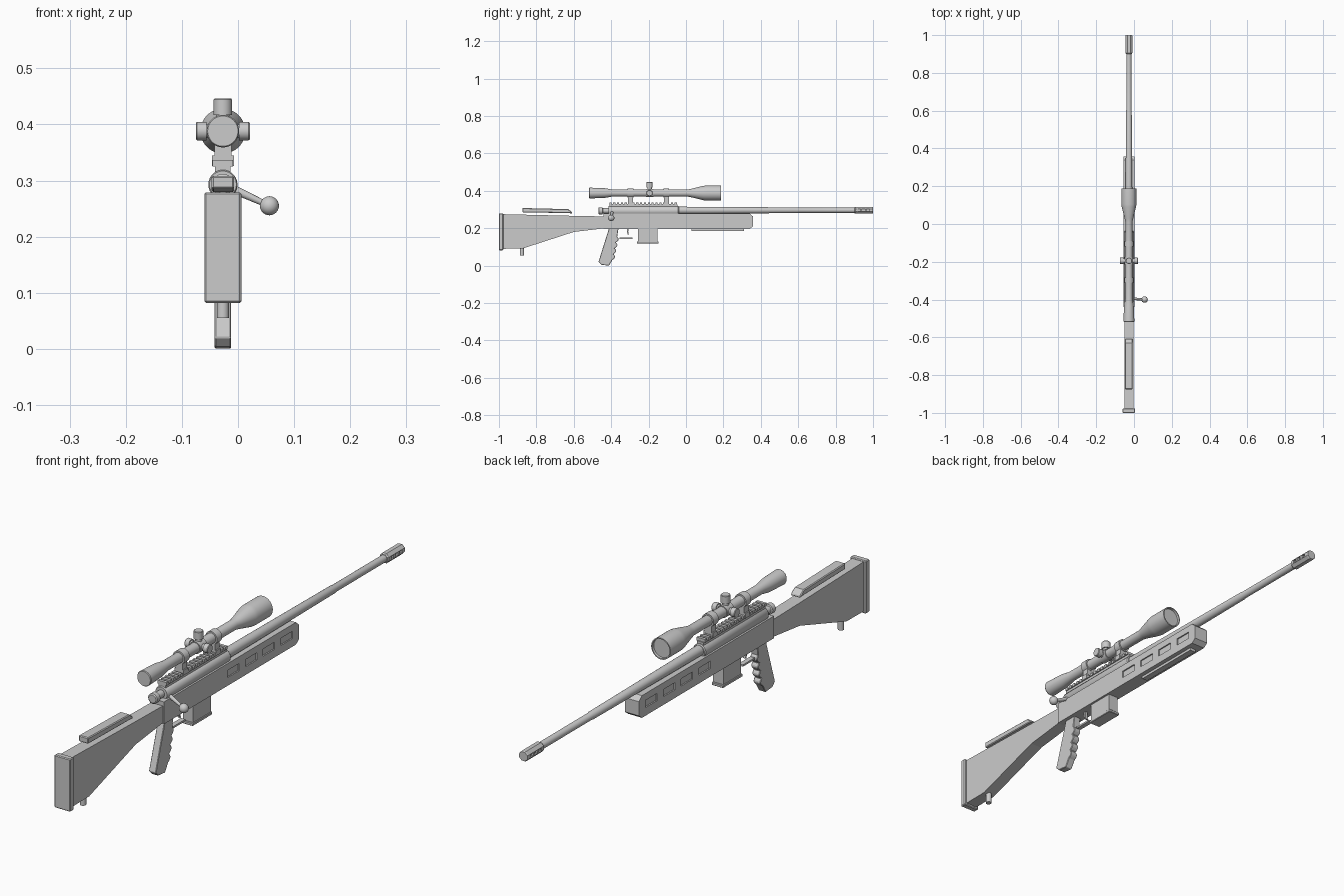
import bpy, bmesh, math
from mathutils import Vector

if "Cube" in bpy.data.objects:
    bpy.data.objects.remove(bpy.data.objects["Cube"])

X0 = -0.027          # centre plane of the rifle
BORE = 0.296         # bore height
SCOPE = 0.388        # scope axis height


def finish(name, bm, smooth=False):
    bmesh.ops.recalc_face_normals(bm, faces=bm.faces)
    me = bpy.data.meshes.new(name)
    bm.to_mesh(me)
    bm.free()
    ob = bpy.data.objects.new(name, me)
    bpy.context.collection.objects.link(ob)
    if smooth:
        bpy.ops.object.select_all(action='DESELECT')
        ob.select_set(True)
        bpy.context.view_layer.objects.active = ob
        bpy.ops.object.shade_smooth_by_angle(angle=math.radians(35))
    return ob


def prism(name, pts, half, bevel=0.0):
    """Side profile of (y, z) points extruded across x."""
    bm = bmesh.new()
    face = bm.faces.new([bm.verts.new((X0 - half, y, z)) for y, z in pts])
    new = bmesh.ops.extrude_face_region(bm, geom=[face])['geom']
    bmesh.ops.translate(bm, vec=(2 * half, 0, 0),
                        verts=[v for v in new if isinstance(v, bmesh.types.BMVert)])
    ob = finish(name, bm)
    if bevel:
        m = ob.modifiers.new("Bevel", 'BEVEL')
        m.width, m.segments = bevel, 1
        m.limit_method, m.angle_limit = 'ANGLE', math.radians(50)
    return ob


def box(name, y0, y1, z0, z1, half, bevel=0.0):
    return prism(name, [(y0, z0), (y1, z0), (y1, z1), (y0, z1)], half, bevel)


def lathe(name, origin, axis, prof, sides=32, smooth=True):
    """Turned part: (distance along axis, radius) pairs."""
    bm = bmesh.new()
    q = Vector((0, 0, 1)).rotation_difference(Vector(axis))
    rings = []
    for d, r in prof:
        rings.append([bm.verts.new(Vector(origin) + q @ Vector((
            r * math.cos((k + .5) * math.tau / sides), r * math.sin((k + .5) * math.tau / sides), d)))
            for k in range(sides)])
    for a, b in zip(rings, rings[1:]):
        for k in range(sides):
            j = (k + 1) % sides
            bm.faces.new((a[k], a[j], b[j], b[k]))
    bm.faces.new(rings[0])
    bm.faces.new(rings[-1])
    return finish(name, bm, smooth)


def cut(ob, boxes):
    """Subtract (centre, size) boxes from a part."""
    bm = bmesh.new()
    for c, s in boxes:
        vs = bmesh.ops.create_cube(bm, size=1)['verts']
        bmesh.ops.scale(bm, vec=s, verts=vs)
        bmesh.ops.translate(bm, vec=c, verts=vs)
    cutter = finish(ob.name + "_cutter", bm)
    cutter.hide_render = True
    cutter.hide_viewport = True
    m = ob.modifiers.new("Cut", 'BOOLEAN')
    m.operation, m.solver, m.object = 'DIFFERENCE', 'EXACT', cutter


Y = (0, 1, 0)

# Stock, butt plate, cheek rest and sling stud
prism("buttstock", [(-0.98, 0.09), (-0.875, 0.091), (-0.6, 0.18), (-0.44, 0.199),
                    (-0.44, 0.263), (-0.6, 0.266), (-0.98, 0.275)], 0.024)
box("butt_plate", -1.0, -0.977, 0.082, 0.279, 0.033, 0.003)
prism("cheek_rest", [(-0.875, 0.285), (-0.635, 0.281), (-0.607, 0.279), (-0.61, 0.287),
                     (-0.63, 0.302), (-0.875, 0.308)], 0.02, 0.003)
lathe("sling_stud", (X0, -0.877, 0.055), (0, 0, 1), [(0, 0.011), (0.04, 0.011)], 16)

# Fore-end with shallow side slots
fore = prism("fore_end", [(-0.44, 0.196), (0.34, 0.196), (0.358, 0.21), (0.358, 0.263),
                          (0.34, 0.279), (-0.44, 0.279)], 0.029)
cut(fore, [((X0 + s * 0.031, y, 0.24), (0.014, 0.068, 0.027))
           for s in (-1, 1) for y in (-0.03, 0.075, 0.18, 0.285)])
box("accessory_rail", 0.03, 0.31, 0.186, 0.198, 0.012)

# Pistol grip with finger grooves
front = []
for i in range(25):
    t = i / 24
    front.append((-0.394 + 0.026 * t + 0.011 * abs(math.sin(4 * math.pi * t)), 0.03 + 0.125 * t))
prism("pistol_grip", [(-0.41, 0.205), (-0.468, 0.02), (-0.452, 0.004), (-0.412, 0.0)]
      + front + [(-0.36, 0.205)], 0.0145, 0.002)

# Trigger, guard and magazine
prism("trigger", [(-0.316, 0.2), (-0.316, 0.178), (-0.31, 0.163), (-0.306, 0.164),
                  (-0.309, 0.18), (-0.307, 0.2)], 0.005)
box("trigger_guard", -0.355, -0.285, 0.143, 0.15, 0.009)
box("magazine", -0.257, -0.152, 0.128, 0.2, 0.021)
box("magazine_base", -0.263, -0.146, 0.119, 0.13, 0.024, 0.002)

# Receiver, bolt and bolt handle
lathe("receiver", (X0, 0, 0.293), Y, [(-0.415, 0.024), (-0.412, 0.026), (-0.042, 0.026), (-0.038, 0.023)])
lathe("bolt_shroud", (X0, 0, 0.293), Y, [(-0.468, 0.015), (-0.465, 0.019), (-0.447, 0.019),
                                        (-0.445, 0.014), (-0.41, 0.014)])
start, knob = Vector((X0 + 0.015, -0.395, 0.286)), Vector((0.056, -0.4, 0.255))
lathe("bolt_handle", start, (knob - start).normalized(), [(0, 0.008), ((knob - start).length, 0.005)], 16)
bm = bmesh.new()
bmesh.ops.create_uvsphere(bm, u_segments=24, v_segments=12, radius=0.017)
bmesh.ops.translate(bm, vec=knob, verts=bm.verts)
finish("bolt_knob", bm, True)

# Barrel and ported muzzle brake
lathe("barrel", (X0, 0, BORE), Y, [(-0.05, 0.019), (0.1, 0.0185), (0.6, 0.015), (0.605, 0.0135), (0.92, 0.0135)])
brake = lathe("muzzle_brake", (X0, 0, BORE), Y, [(0.9, 0.016), (0.905, 0.02), (0.995, 0.02), (1.0, 0.018)], 8, False)
cut(brake, [((X0 + s * 0.02, y, BORE), (0.02, 0.014, 0.012))
            for s in (-1, 1) for y in (0.925, 0.949, 0.973)])

# Scope rail with cross teeth
teeth = []
N = 18
step = 0.37 / N
for i in range(N):
    y = -0.41 + i * step
    teeth += [(y, 0.337), (y + step * .55, 0.337), (y + step * .55, 0.329), (y + step, 0.329)]
prism("scope_rail", [(-0.41, 0.325)] + teeth[:-1] + [(teeth[-2][0], 0.325)], 0.018)
box("scope_rail_base", -0.41, -0.045, 0.312, 0.326, 0.014)

# Scope tube with recessed front lens
lathe("scope_body", (X0, 0, SCOPE), Y, [
    (-0.518, 0.027), (-0.515, 0.029), (-0.435, 0.026), (-0.395, 0.019), (0.01, 0.019),
    (0.03, 0.023), (0.09, 0.038), (0.105, 0.04), (0.187, 0.04), (0.187, 0.036), (0.179, 0.035)], 40)

# Scope mounts
for label, y in (("rear", -0.297), ("front", -0.105)):
    lathe(label + "_scope_ring", (X0, y, SCOPE), Y, [(-0.015, 0.0245), (0.015, 0.0245)])
    box(label + "_mount_post", y - 0.013, y + 0.013, 0.333, 0.38, 0.015)
    box(label + "_mount_clamp", y - 0.013, y + 0.013, 0.326, 0.345, 0.0195)

# Adjustment turrets
lathe("turret_collar", (X0, -0.195, SCOPE), Y, [(-0.02, 0.0225), (0.02, 0.0225)])
for label, axis, top in (("top", (0, 0, 1), 0.058), ("right", (1, 0, 0), 0.048), ("left", (-1, 0, 0), 0.048)):
    lathe(label + "_turret", (X0, -0.195, SCOPE), axis,
          [(0, 0.012), (0.029, 0.012), (0.029, 0.0165), (top - 0.002, 0.0165), (top, 0.015)], 24)
